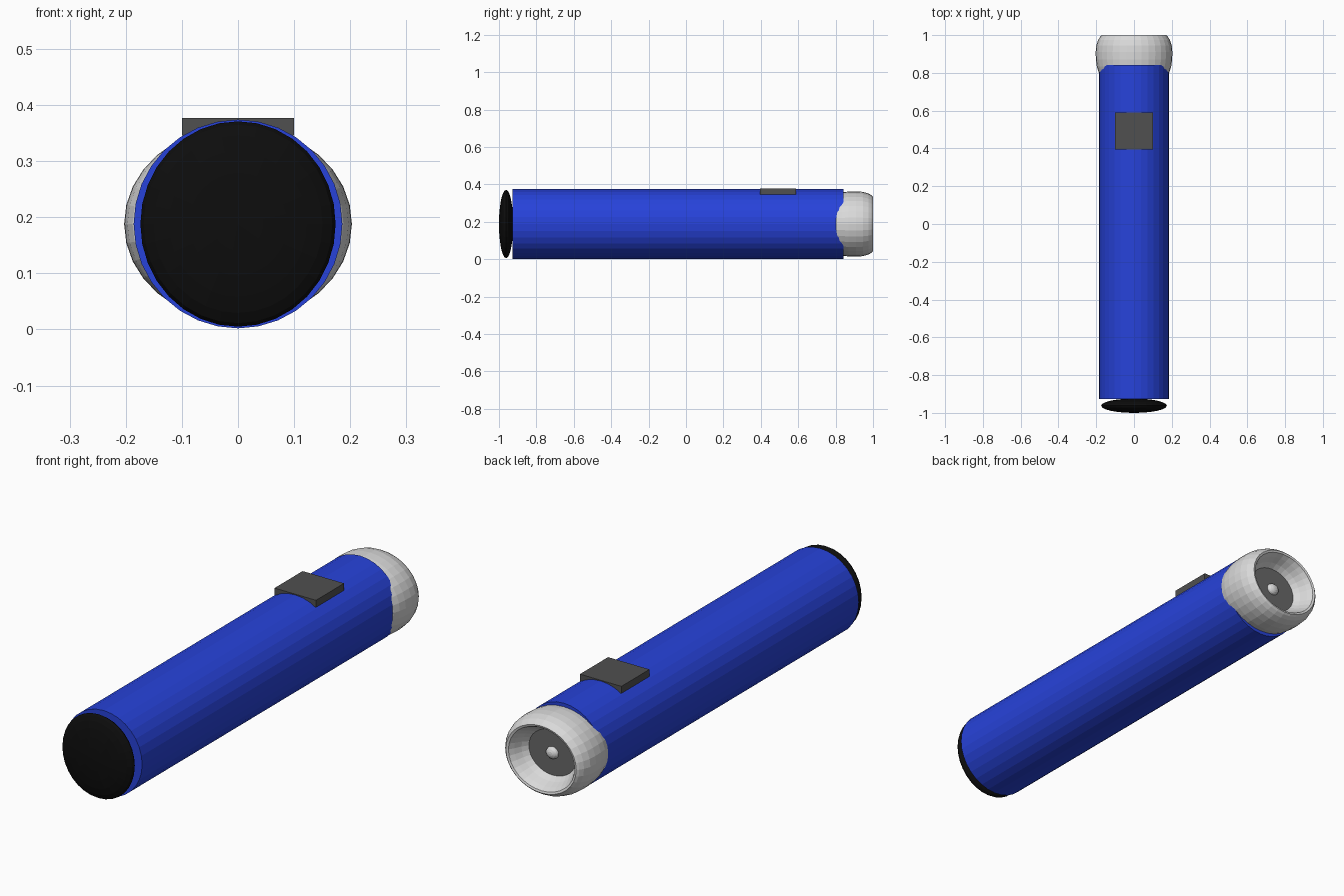
import bpy, bmesh, math

if "Cube" in bpy.data.objects:
    bpy.data.objects.remove(bpy.data.objects["Cube"])

CZ = 0.188  # height of the torch axis


def material(name, rgb):
    m = bpy.data.materials.new(name)
    m.diffuse_color = (*rgb, 1)
    m.use_nodes = True
    m.node_tree.nodes["Principled BSDF"].inputs["Base Color"].default_value = m.diffuse_color
    return m


blue = material("blue", (0.02, 0.055, 0.70))
black = material("black", (0.004, 0.004, 0.004))
silver = material("light grey", (0.70, 0.70, 0.70))
reflector_grey = material("mid grey", (0.14, 0.14, 0.14))
switch_grey = material("dark grey", (0.08, 0.08, 0.08))


def lathe(name, profile, mats, sx=1.0, sz=1.0, sides=32):
    """Revolve (y, radius) points about the torch axis; radius 0 makes a pole."""
    bm = bmesh.new()
    rings = []
    for y, r in profile:
        count = sides if r > 0 else 1
        rings.append([bm.verts.new((r * sx * math.cos(2 * math.pi * i / sides), y,
                                    CZ + r * sz * math.sin(2 * math.pi * i / sides)))
                      for i in range(count)])
    for a, b in zip(rings, rings[1:]):
        for i in range(sides):
            j = (i + 1) % sides
            loop = [a[i % len(a)], a[j % len(a)], b[j % len(b)], b[i % len(b)]]
            bm.faces.new(list(dict.fromkeys(loop)))
    bmesh.ops.recalc_face_normals(bm, faces=bm.faces)
    return finish(name, bm, mats)


def finish(name, bm, mats):
    me = bpy.data.meshes.new(name)
    bm.to_mesh(me)
    bm.free()
    for m in mats:
        me.materials.append(m)
    ob = bpy.data.objects.new(name, me)
    bpy.context.collection.objects.link(ob)
    return ob


def ellipsoid(name, mat, y, ry, rx, rz, steps=12):
    pts = [(y - ry * math.cos(math.pi * i / steps),
            math.sin(math.pi * i / steps) if 0 < i < steps else 0)
           for i in range(steps + 1)]
    return lathe(name, pts, [mat], rx, rz)


# Barrel
lathe("barrel", [(-0.927, 0), (-0.927, 0.186), (0.843, 0.186), (0.843, 0)], [blue])

# Flattened tail cap
ellipsoid("tail_cap", black, -0.962, 0.038, 0.174, 0.183)

# Rounded lamp head with a tapering recess
head = lathe("lamp_head", [(0.78, 0), (0.78, 0.168), (0.805, 0.188), (0.835, 0.197),
                           (0.87, 0.202), (0.91, 0.203), (0.945, 0.200),
                           (0.975, 0.190), (0.992, 0.179), (1.0, 0.170),
                           (0.997, 0.160), (0.975, 0.147), (0.945, 0.133),
                           (0.92, 0.115), (0.92, 0)],
             [silver, reflector_grey], 1.0, 0.86)
for f in head.data.polygons:  # flat floor of the recess
    if abs(f.center.y - 0.92) < 1e-4 and abs(f.normal.y) > 0.99:
        f.material_index = 1

# Bulb
ellipsoid("bulb", silver, 0.92, 0.02, 0.029, 0.026, 8)

# Sliding switch
bm = bmesh.new()
bmesh.ops.create_cube(bm, size=1)
for v in bm.verts:
    v.co = (v.co.x * 0.2, 0.492 + v.co.y * 0.194, 0.3615 + v.co.z * 0.031)
finish("switch", bm, [switch_grey])
